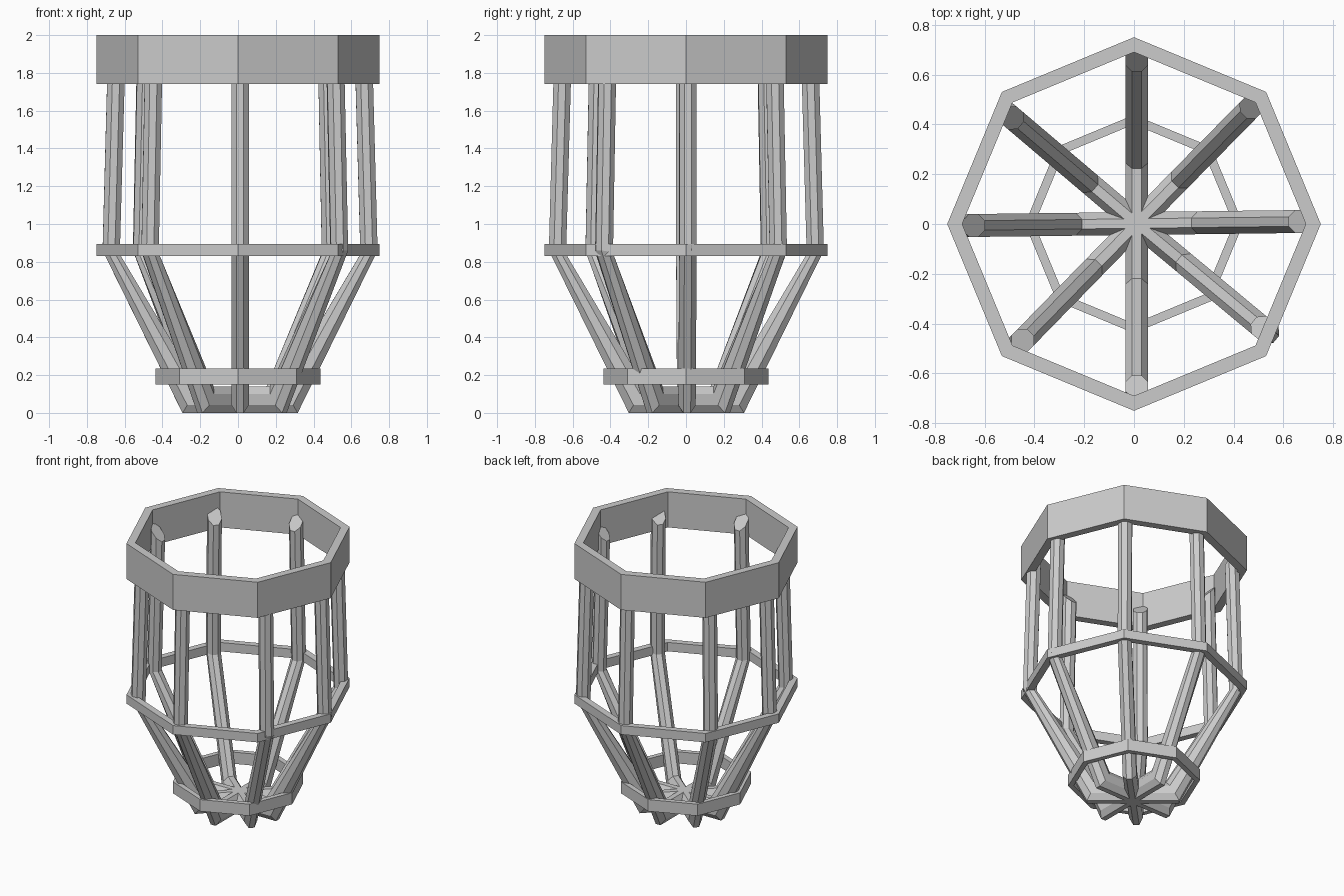
import bpy
from math import cos, sin, pi, radians

if "Cube" in bpy.data.objects:
    bpy.data.objects.remove(bpy.data.objects["Cube"])


def make(name, verts, faces):
    mesh = bpy.data.meshes.new(name)
    mesh.from_pydata(verts, [], faces)
    mesh.update()
    obj = bpy.data.objects.new(name, mesh)
    bpy.context.collection.objects.link(obj)
    return obj


def octagon_band(name, outer, inner, z0, z1):
    # hollow eight-sided hoop, corners on the axes
    profile = [(outer, z0), (outer, z1), (inner, z1), (inner, z0)]
    verts = [(r * cos(i * pi / 4), r * sin(i * pi / 4), z)
             for i in range(8) for r, z in profile]
    faces = [(i * 4 + k, (i + 1) % 8 * 4 + k,
              (i + 1) % 8 * 4 + (k + 1) % 4, i * 4 + (k + 1) % 4)
             for i in range(8) for k in range(4)]
    make(name, verts, faces)


# outer and inner (radius, z) edge of the bar at each bend
SECTIONS = [((0.70, 1.90), (0.61, 1.80)),
            ((0.728, 0.86), (0.637, 0.84)),
            ((0.305, 0.0), (0.22, 0.14)),
            ((0.0, 0.0), (0.0, 0.14))]
HALF_WIDTH = 0.046


def rib(name, angle, cx=0.011, cy=0.002):
    # bent eight-sided bar with mitred corners
    ca, sa = cos(angle), sin(angle)
    verts, faces = [], []
    grow = 1 / cos(pi / 8)
    for (ro, zo), (ri, zi) in SECTIONS:
        for k in range(8):
            t = (k + 0.5) * pi / 4
            u, w = cos(t) * grow / 2, sin(t) * grow * HALF_WIDTH
            r = (ro + ri) / 2 + u * (ro - ri)
            z = (zo + zi) / 2 + u * (zo - zi)
            verts.append((cx + r * ca - w * sa, cy + r * sa + w * ca, z))
    for s in range(len(SECTIONS) - 1):
        for k in range(8):
            n = (k + 1) % 8
            faces.append((s * 8 + k, s * 8 + 8 + k, s * 8 + 8 + n, s * 8 + n))
    faces.append(tuple(range(8)))
    faces.append(tuple(reversed(range(24, 32))))
    make(name, verts, faces)


# hoops
octagon_band("top_band", 0.75, 0.69, 1.74, 2.0)
octagon_band("middle_hoop", 0.75, 0.70, 0.83, 0.895)
octagon_band("lower_hoop", 0.438, 0.40, 0.15, 0.235)

# ribs, slightly uneven in spacing
for i, deg in enumerate([0.7, 45.5, 90, 139.7, 180.7, 225.7, 270, 320.3]):
    rib(f"rib_{i + 1}", radians(deg))
